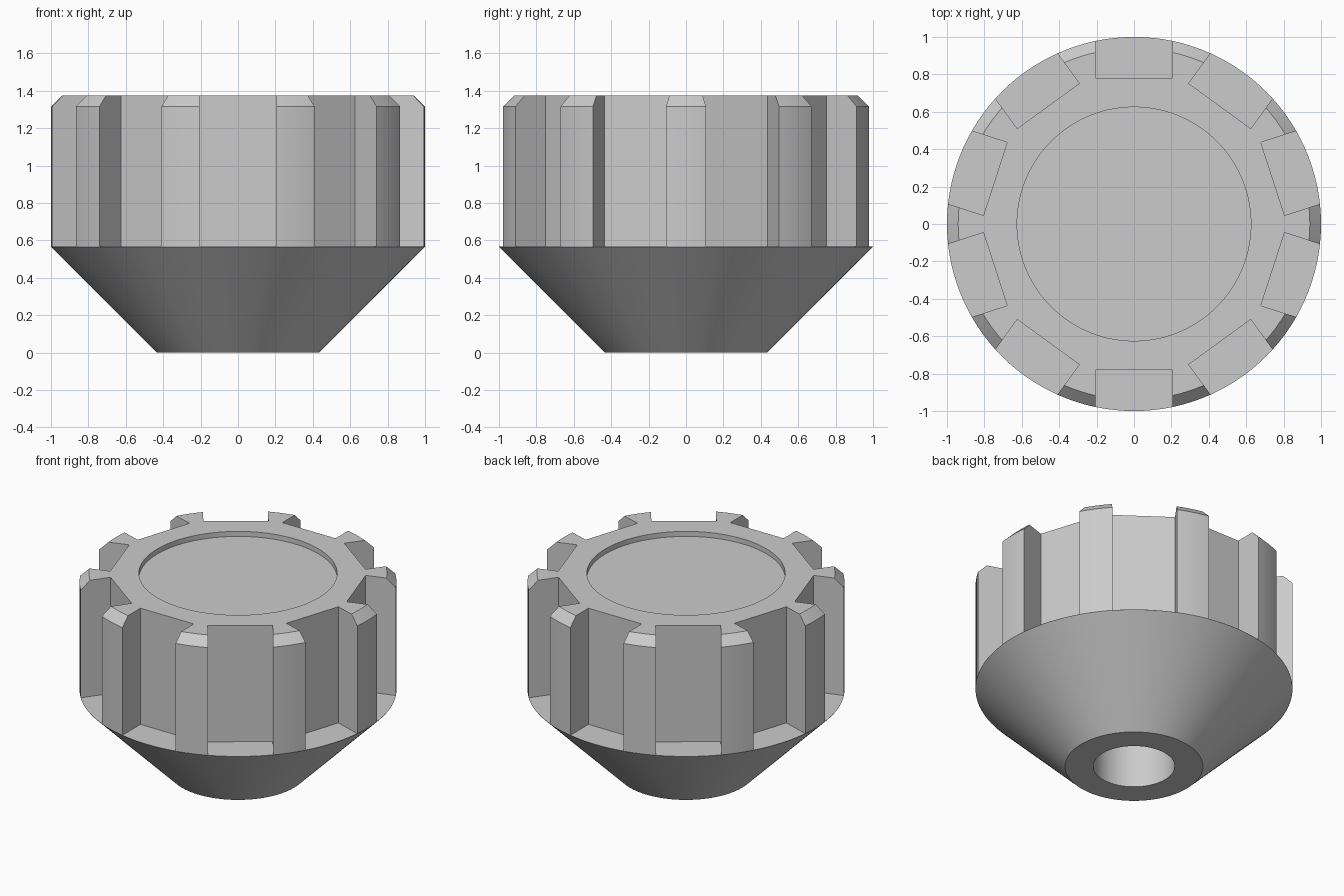
import bpy, bmesh, math
from mathutils import Matrix, Vector

cube = bpy.data.objects.get("Cube")
if cube:
    bpy.data.objects.remove(cube, do_unlink=True)

SEGMENTS = 120
NOTCHES = 10
TOP, SHOULDER, RADIUS = 1.375, 0.565, 1.0


def material(name, color):
    mat = bpy.data.materials.new(name)
    mat.use_nodes = True
    mat.diffuse_color = color
    mat.node_tree.nodes["Principled BSDF"].inputs["Base Color"].default_value = color
    return mat


def make_object(name, bm):
    bmesh.ops.recalc_face_normals(bm, faces=bm.faces)
    mesh = bpy.data.meshes.new(name)
    bm.to_mesh(mesh)
    bm.free()
    obj = bpy.data.objects.new(name, mesh)
    bpy.context.collection.objects.link(obj)
    return obj


def lathe(name, profile):
    bm = bmesh.new()
    verts = [bm.verts.new((r, 0, z)) for r, z in profile]
    edges = [bm.edges.new(pair) for pair in zip(verts, verts[1:])]
    bmesh.ops.spin(bm, geom=verts + edges, axis=(0, 0, 1), cent=(0, 0, 0),
                   angle=math.tau, steps=SEGMENTS, use_duplicate=False)
    bmesh.ops.remove_doubles(bm, verts=bm.verts, dist=0.0005)
    return make_object(name, bm)


# Knob body: shaft hole, cone, chamfered grip and shallow recess on top
knob = lathe("knob_body", [
    (0, 0.9), (0.257, 0.9), (0.257, 0),
    (0.435, 0), (RADIUS, SHOULDER), (RADIUS, TOP - 0.06), (RADIUS - 0.06, TOP),
    (0.625, TOP), (0.625, TOP - 0.035), (0, TOP - 0.035),
])
knob.data.materials.append(material("light grey", (0.6, 0.6, 0.6, 1)))

# Flat-backed finger notches around the grip
bm = bmesh.new()
size = Vector((0.41, 0.32, 1.0))
for i in range(NOTCHES):
    place = (Matrix.Rotation(math.tau * i / NOTCHES, 4, 'Z')
             @ Matrix.Translation((0, 0.78 + size.y / 2, SHOULDER + 0.001 + size.z / 2))
             @ Matrix.Diagonal(size.to_4d()))
    bmesh.ops.create_cube(bm, size=1, matrix=place)
cutter = make_object("notch_cutter", bm)
cutter.hide_render = True

cut = knob.modifiers.new("notches", 'BOOLEAN')
cut.operation = 'DIFFERENCE'
cut.solver = 'EXACT'
cut.object = cutter

bpy.ops.object.select_all(action='DESELECT')
knob.select_set(True)
bpy.context.view_layer.objects.active = knob
bpy.ops.object.modifier_apply(modifier=cut.name)
bpy.data.objects.remove(cutter, do_unlink=True)
bpy.ops.object.shade_smooth_by_angle(angle=math.radians(25))
